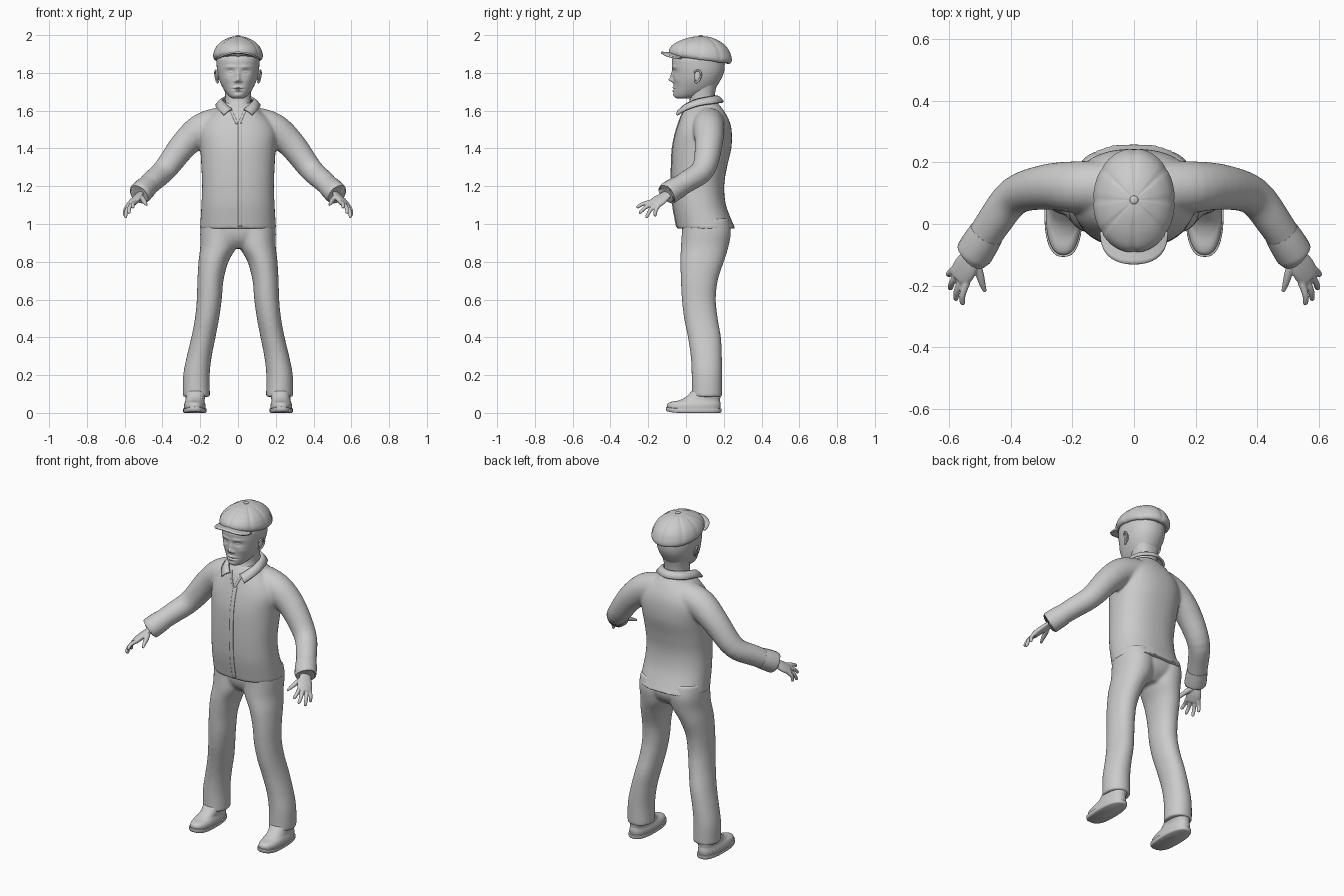
import bpy, bmesh, math
from mathutils import Vector, Matrix

if "Cube" in bpy.data.objects:
    bpy.data.objects.remove(bpy.data.objects["Cube"])

grey = bpy.data.materials.new("light_grey")
grey.use_nodes = True
grey.diffuse_color = (0.6, 0.6, 0.6, 1)
grey.node_tree.nodes["Principled BSDF"].inputs["Base Color"].default_value = grey.diffuse_color


def smooth_rows(rows, steps):
    """Catmull-Rom interpolation through tuples of any length."""
    out = []
    for i in range(len(rows) - 1):
        a, b, c, d = (rows[max(0, min(len(rows) - 1, i + k))] for k in (-1, 0, 1, 2))
        for s in range(steps):
            t = s / steps
            out.append([0.5 * (2*q + (r-p)*t + (2*p-5*q+4*r-s4)*t*t + (3*q-p-3*r+s4)*t**3)
                        for p, q, r, s4 in zip(a, b, c, d)])
    return out + [list(rows[-1])]


def skin_rings(bm, rings, closed=True):
    """Bridge rows of points; closed rows also get end caps."""
    vs = [[bm.verts.new(p) for p in ring] for ring in rings]
    n = len(vs[0])
    for a, b in zip(vs, vs[1:]):
        for i in range(n if closed else n - 1):
            j = (i + 1) % n
            bm.faces.new((a[i], a[j], b[j], b[i]))
    if closed:
        bm.faces.new(vs[0])
        bm.faces.new(vs[-1])


def oval(seg, power):
    for i in range(seg):
        a = math.tau * i / seg
        c, s = math.cos(a), math.sin(a)
        yield math.copysign(abs(c) ** (2 / power), c), math.copysign(abs(s) ** (2 / power), s)


def stack(bm, rows, side=1, seg=40, steps=5, power=2.3, warp=None):
    """Horizontal ovals from rows of (z, centre x, half width, front y, back y)."""
    rings = []
    for z, cx, rx, f, b in smooth_rows(rows, steps):
        ring = [Vector((side * (cx + rx * c), (f + b) / 2 + (b - f) / 2 * s, z))
                for c, s in oval(seg, power)]
        rings.append([warp(p) if warp else p for p in ring])
    skin_rings(bm, rings)


def tube(bm, rows, side=1, across=(0, 1, 0), flat=1, seg=20, steps=4):
    """Round or flattened tube through rows of (x, y, z, radius)."""
    rows = smooth_rows(rows, steps)
    pts = [Vector(r[:3]) for r in rows]
    rings = []
    for i, p in enumerate(pts):
        d = (pts[min(i + 1, len(pts) - 1)] - pts[max(i - 1, 0)]).normalized()
        u = Vector(across)
        u = (u - d * u.dot(d)).normalized()
        v = d.cross(u)
        ring = [p + rows[i][3] * (u * c + v * s * flat) for c, s in oval(seg, 2)]
        rings.append([Vector((side * q.x, q.y, q.z)) for q in ring])
    skin_rings(bm, rings)


def ball(bm, loc, size):
    bmesh.ops.create_uvsphere(bm, u_segments=24, v_segments=16, radius=1,
                              matrix=Matrix.Translation(loc) @ Matrix.Diagonal((*size, 1)))


def finish(bm, name, voxel=0, relax=4, thick=0, angle=40):
    bmesh.ops.recalc_face_normals(bm, faces=bm.faces)
    me = bpy.data.meshes.new(name)
    bm.to_mesh(me)
    bm.free()
    me.materials.append(grey)
    ob = bpy.data.objects.new(name, me)
    bpy.context.collection.objects.link(ob)
    bpy.ops.object.select_all(action='DESELECT')
    ob.select_set(True)
    bpy.context.view_layer.objects.active = ob
    bpy.ops.object.shade_smooth_by_angle(angle=math.radians(angle))
    if voxel:
        m = ob.modifiers.new("blend", 'REMESH')
        m.mode, m.voxel_size, m.use_smooth_shade = 'VOXEL', voxel, True
        m = ob.modifiers.new("relax", 'SMOOTH')
        m.factor, m.iterations = 0.5, relax
    if thick:
        m = ob.modifiers.new("thickness", 'SOLIDIFY')
        m.thickness, m.offset = thick, 0
    return ob


# Jacket: torso blended with both sleeves
bm = bmesh.new()
stack(bm, [(.975, 0, .203, -.048, .264), (1.0, 0, .2, -.052, .25), (1.1, 0, .194, -.07, .212),
           (1.2, 0, .19, -.077, .202), (1.3, 0, .194, -.077, .217), (1.4, 0, .2, -.072, .24),
           (1.48, 0, .205, -.056, .243), (1.54, 0, .18, -.037, .232), (1.59, 0, .13, -.018, .207),
           (1.62, 0, .095, .0, .185), (1.645, 0, .075, .02, .165)])
for s in (1, -1):
    tube(bm, [(.09, .12, 1.535, .085), (.19, .12, 1.503, .084), (.285, .12, 1.42, .074),
              (.385, .092, 1.29, .063), (.455, .005, 1.225, .058), (.515, -.088, 1.167, .054)], s)
jacket = finish(bm, "jacket", .008, 10)

# Sleeve cuffs
bm = bmesh.new()
for s in (1, -1):
    tube(bm, [(.478, -.03, 1.202, .057), (.498, -.062, 1.183, .06), (.519, -.096, 1.162, .06),
              (.521, -.099, 1.16, .05)], s)
finish(bm, "sleeve_cuffs")

# Front placket and neck opening edges laid on the jacket
def strip(name, a, b, width):
    bm = bmesh.new()
    rows = []
    for i in range(41):
        x, z = (p + (q - p) * i / 40 for p, q in zip(a, b))
        rows.append([(x + width * k / 3, -.1, z) for k in range(4)])
    skin_rings(bm, rows, False)
    ob = finish(bm, name)
    m = ob.modifiers.new("lay", 'SHRINKWRAP')
    m.target, m.wrap_method, m.use_project_y = jacket, 'PROJECT', True
    m.use_positive_direction, m.offset = True, .001
    m = ob.modifiers.new("thickness", 'SOLIDIFY')
    m.thickness, m.offset = .006, 0

strip("placket", (0, .985), (0, 1.535), .022)
strip("neck_edge_left", (0, 1.53), (.035, 1.61), .012)
strip("neck_edge_right", (-.012, 1.53), (-.047, 1.61), .012)

# Folded collar
inner = [(.032, -.03, 1.607), (.065, .005, 1.635), (.08, .06, 1.658), (.06, .13, 1.672), (0, .163, 1.676)]
outer = [(.075, -.05, 1.577), (.105, .0, 1.605), (.115, .07, 1.628), (.085, .155, 1.64), (0, .197, 1.645)]
bm = bmesh.new()
full = [r + [(-x, y, z) for x, y, z in r[-2::-1]] for r in (inner, outer)]
top, low = (smooth_rows(r, 6) for r in full)
mid = [[(p + q) / 2 + (.006 if k == 2 else 0) for k, (p, q) in enumerate(zip(a, b))] for a, b in zip(top, low)]
skin_rings(bm, [top, mid, low], False)
finish(bm, "collar", thick=.012)

# Trousers
bm = bmesh.new()
stack(bm, [(.87, 0, .06, .03, .17), (.91, 0, .13, -.005, .215), (.96, 0, .18, -.02, .235),
           (1.03, 0, .185, -.02, .225)])
for s in (1, -1):
    stack(bm, [(.085, .22, .072, .03, .192), (.2, .22, .07, .03, .192), (.3, .205, .066, .025, .19),
               (.4, .183, .064, .01, .185), (.5, .164, .064, -.01, .168), (.6, .152, .066, -.022, .158),
               (.7, .146, .069, -.027, .168), (.8, .13, .079, -.03, .2), (.88, .104, .096, -.027, .225),
               (.96, .1, .1, -.022, .238), (1.03, .1, .095, -.02, .225)], s, power=2.1)
finish(bm, "trousers", .008, 8)

# Shoes: sole with a raised toe, upper above it
def toe_lift(p):
    return p + Vector((0, 0, 1.6 * min(0, p.y + .03) ** 2))

for s, side in ((1, "left"), (-1, "right")):
    bm = bmesh.new()
    stack(bm, [(0, .229, .056, -.1, .182), (.006, .229, .061, -.106, .187), (.022, .229, .061, -.106, .187),
               (.024, .229, .055, -.1, .18)], s, steps=2, power=2.5, warp=toe_lift)
    finish(bm, side + "_sole")
    bm = bmesh.new()
    stack(bm, [(.018, .229, .056, -.1, .18), (.04, .229, .057, -.098, .183), (.055, .229, .053, -.078, .182),
               (.067, .228, .05, -.035, .18), (.085, .225, .052, .0, .182), (.12, .222, .055, .035, .185)],
          s, power=2.4, warp=toe_lift)
    finish(bm, side + "_shoe", angle=60)

    # Hand: flattened palm, four fingers and a thumb
    bm = bmesh.new()
    spread = Vector((.045, .05, -.02)).normalized()
    tube(bm, [(.505, -.07, 1.175, .032), (.522, -.1, 1.157, .031), (.545, -.138, 1.128, .043),
              (.563, -.168, 1.107, .041), (.569, -.178, 1.1, .034)], s, spread, .42)
    knuckle = Vector((.562, -.166, 1.107))
    for k, tip in ((-.031, (.558, -.262, 1.088)), (-.01, (.58, -.248, 1.058)),
                   (.011, (.598, -.212, 1.034)), (.03, (.602, -.166, 1.042))):
        base = knuckle + spread * k
        tip = Vector(tip)
        bend = base.lerp(tip, .5) + Vector((.006, -.004, .004))
        tube(bm, [(*base, .0125), (*bend, .0105), (*base.lerp(tip, .9), .009), (*tip, .005)], s, spread)
    tube(bm, [(.522, -.115, 1.147, .016), (.503, -.155, 1.13, .014), (.493, -.19, 1.115, .011),
              (.483, -.22, 1.1, .006)], s, spread)
    finish(bm, side + "_hand", .0035, 4)

# Head, with facial features pushed out of or into the front
features = ((.020, 0, 1.763, .012, .012), (.011, 0, 1.785, .010, .022), (.008, .015, 1.756, .008, .008),
            (-.011, .040, 1.807, .020, .011), (.007, .040, 1.806, .013, .006), (.004, .040, 1.832, .028, .008),
            (.008, 0, 1.722, .024, .006), (.008, 0, 1.706, .020, .006), (-.006, 0, 1.714, .026, .003),
            (.005, 0, 1.682, .024, .011), (.004, .055, 1.765, .020, .020))

def face(p):
    if p.y < .03:
        for amp, x, z, sx, sz in features:
            p.y -= amp * math.exp(-((abs(p.x) - x) / sx) ** 2 - ((p.z - z) / sz) ** 2)
    return p

bm = bmesh.new()
stack(bm, [(1.664, 0, .025, -.045, .03), (1.672, 0, .042, -.058, .06), (1.69, 0, .06, -.064, .11),
           (1.72, 0, .08, -.065, .155), (1.76, 0, .098, -.067, .182), (1.8, 0, .108, -.071, .2),
           (1.84, 0, .113, -.074, .205), (1.88, 0, .11, -.07, .2), (1.93, 0, .08, -.03, .15)],
      seg=128, steps=14, power=2.15, warp=face)
finish(bm, "head", angle=80)
bm = bmesh.new()
stack(bm, [(1.54, 0, .09, -.02, .18), (1.6, 0, .076, -.005, .165), (1.65, 0, .068, .018, .152),
           (1.7, 0, .07, .02, .155), (1.76, 0, .08, .02, .17)])
finish(bm, "neck")

# Ears: bowl with a curled rim
bm = bmesh.new()
for s in (1, -1):
    ball(bm, (s * .108, .062, 1.782), (.008, .018, .03))
    tube(bm, [(.104, .045, 1.79, .004), (.113, .05, 1.81, .005), (.119, .068, 1.812, .005),
              (.121, .08, 1.795, .005), (.116, .073, 1.768, .005), (.109, .054, 1.75, .006),
              (.104, .048, 1.758, .004)], s, (1, 0, 0), seg=10)
finish(bm, "ears", angle=80)

# Cap: eight gores, slumping towards the back
def cap_shape(p):
    d = Vector((p.x, p.y - .078))
    a = math.atan2(d.y, d.x)
    drop = 1 - min(1, max(0, (p.z - 1.88) / .115))
    crease = .012 * (1 - abs(math.sin(4 * a))) ** 4 * min(1, d.length / .08)
    return Vector((p.x * (1 - crease * 2), .078 + d.y * (1 - crease * 2), p.z - .13 * d.y * drop - crease * .3))

bm = bmesh.new()
stack(bm, [(1.874, 0, .104, -.06, .205), (1.87, 0, .122, -.08, .23), (1.885, 0, .132, -.092, .244),
           (1.91, 0, .129, -.09, .24), (1.94, 0, .114, -.072, .222), (1.968, 0, .085, -.033, .185),
           (1.988, 0, .045, .02, .135), (1.994, 0, .012, .066, .092)],
      seg=96, steps=6, power=2.05, warp=cap_shape)
ball(bm, (0, .078, 1.994), (.014, .014, .006))
finish(bm, "cap", angle=60)

# Curved peak
bm = bmesh.new()
rows = []
for k in range(6):
    t = k / 5
    row = []
    for i in range(25):
        a = math.pi * (1 + i / 24)
        x = (.09 + .018 * t) * math.copysign(abs(math.cos(a)) ** .85, math.cos(a))
        y = -.025 + (.04 + .066 * t) * -abs(math.sin(a)) ** .8
        row.append((x, y, 1.908 - 2.2 * x * x - .05 * (y + .13)))
    rows.append(row)
skin_rings(bm, rows, False)
finish(bm, "cap_peak", thick=.009)
